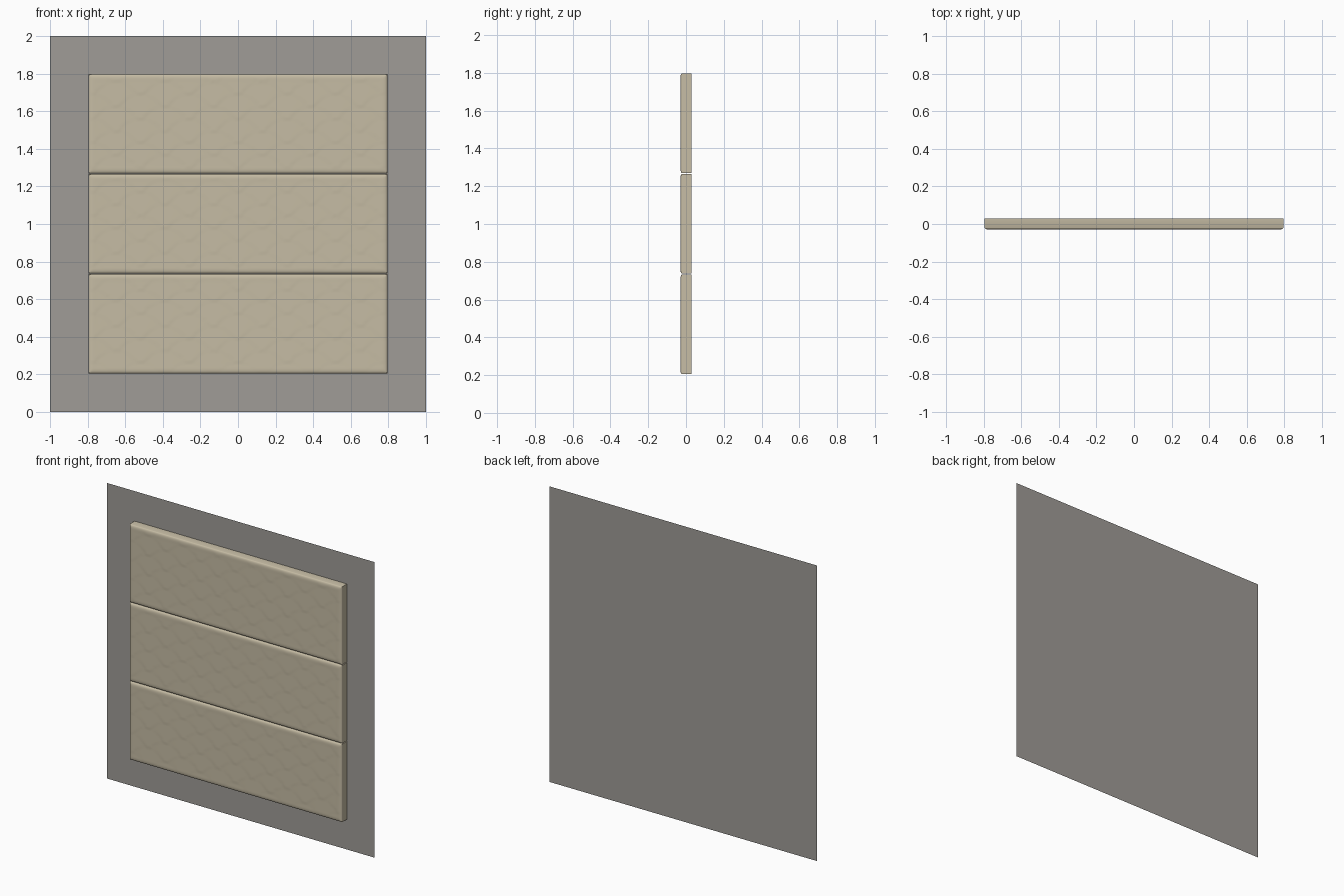
import bpy, bmesh, math

if "Cube" in bpy.data.objects:
    bpy.data.objects.remove(bpy.data.objects["Cube"])

BACK, FRONT = 0.03, -0.03
HALF_W = 0.795


def material(name, rgb):
    m = bpy.data.materials.new(name)
    m.diffuse_color = (*rgb, 1)
    m.use_nodes = True
    m.node_tree.nodes["Principled BSDF"].inputs["Base Color"].default_value = m.diffuse_color
    return m


def make_object(name, bm, mat):
    mesh = bpy.data.meshes.new(name)
    bm.to_mesh(mesh)
    bm.free()
    mesh.materials.append(mat)
    ob = bpy.data.objects.new(name, mesh)
    bpy.context.collection.objects.link(ob)
    return ob


def spaced(lo, hi, n, rim=0.024):
    """Even steps with finer ones along the rounded rim."""
    fine = [rim * t for t in (0, 0.06, 0.18, 0.36, 0.6)]
    mid = [lo + rim + (hi - lo - 2 * rim) * i / n for i in range(n + 1)]
    return [lo + f for f in fine] + mid + [hi - f for f in reversed(fine)]


def scale_relief(x, z, r=0.13):
    """Faint overlapping fan pattern, 0 to 1."""
    step = r / 2
    row = math.floor(z / step)
    for k in (row - 1, row, row + 1):
        cx = (k % 2) * r
        dx = (x - cx + r) % (2 * r) - r
        d = math.hypot(dx, z - k * step) / r
        if d < 1:
            return 1 - d
    return 0


def rim_drop(d, rim=0.024, depth=0.010):
    """Quarter-round fall-off near the panel border."""
    t = min(d / rim, 1)
    return depth * (1 - math.sqrt(1 - (1 - t) ** 2))


def padded_panel(name, z0, z1, mat):
    xs, zs = spaced(-HALF_W, HALF_W, 150), spaced(z0, z1, 50)
    bm = bmesh.new()
    rows = []
    for z in zs:
        row = []
        for x in xs:
            d = min(HALF_W - abs(x), z - z0, z1 - z)
            fade = min(max(d, 0) / 0.04, 1)
            y = FRONT + rim_drop(max(d, 0)) + 0.0012 * fade * (1 - scale_relief(x, z))
            row.append(bm.verts.new((x, y, z)))
        rows.append(row)
    # embossed front
    for a, b in zip(rows, rows[1:]):
        for i in range(len(xs) - 1):
            bm.faces.new((a[i], a[i + 1], b[i + 1], b[i]))
    # straight sides and back
    border = [e for e in bm.edges if e.is_boundary]
    new = bmesh.ops.extrude_edge_only(bm, edges=border)["geom"]
    for v in new:
        if isinstance(v, bmesh.types.BMVert):
            v.co.y = BACK - 0.0005
    bmesh.ops.holes_fill(bm, edges=[e for e in bm.edges if e.is_boundary], sides=0)
    bmesh.ops.recalc_face_normals(bm, faces=bm.faces[:])
    ob = make_object(name, bm, mat)
    bpy.ops.object.select_all(action='DESELECT')
    ob.select_set(True)
    bpy.context.view_layer.objects.active = ob
    bpy.ops.object.shade_smooth_by_angle(angle=math.radians(35))


wall_grey = material("warm grey", (0.35, 0.335, 0.31))
cream = material("cream fabric", (0.56, 0.50, 0.37))

# flat wall sheet
bm = bmesh.new()
bm.faces.new([bm.verts.new((x, BACK, z)) for x, z in ((-1, 0), (1, 0), (1, 2), (-1, 2))])
make_object("wall_sheet", bm, wall_grey)

# three stacked padded panels
for i, label in enumerate(("lower", "middle", "upper")):
    base = 0.205 + i * 0.5325
    padded_panel(label + "_panel", base, base + 0.5275, cream)
